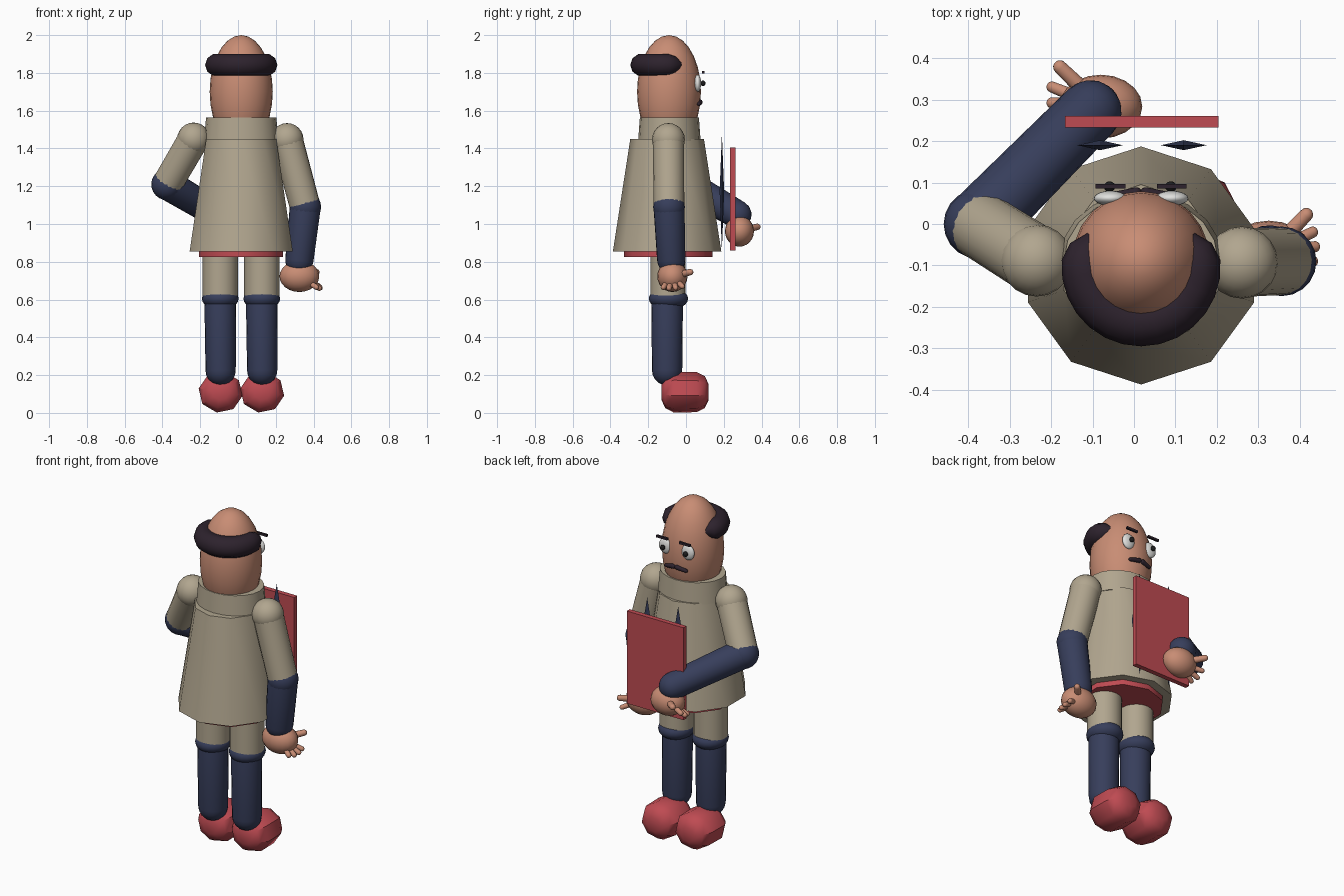
import bpy, bmesh, math
from mathutils import Vector, Matrix

if "Cube" in bpy.data.objects:
    bpy.data.objects.remove(bpy.data.objects["Cube"])


def mat(name, r, g, b):
    m = bpy.data.materials.new(name)
    m.diffuse_color = (r, g, b, 1)
    m.use_nodes = True
    m.node_tree.nodes["Principled BSDF"].inputs["Base Color"].default_value = m.diffuse_color
    return m


TAN = mat("tan_cloth", 0.44, 0.38, 0.275)
NAVY = mat("navy_cloth", 0.038, 0.048, 0.105)
RED = mat("red", 0.52, 0.07, 0.085)
SKIN = mat("skin", 0.58, 0.265, 0.175)
HAIR = mat("dark_hair", 0.026, 0.016, 0.026)
WHITE = mat("eye_white", 0.75, 0.75, 0.73)
BLACK = mat("pupil_black", 0.012, 0.012, 0.012)

CX, CY = 0.017, -0.10   # body axis


def finish(name, bm, material, angle=40):
    bmesh.ops.recalc_face_normals(bm, faces=bm.faces)
    me = bpy.data.meshes.new(name)
    bm.to_mesh(me)
    bm.free()
    ob = bpy.data.objects.new(name, me)
    bpy.context.collection.objects.link(ob)
    me.materials.append(material)
    bpy.ops.object.select_all(action='DESELECT')
    ob.select_set(True)
    bpy.context.view_layer.objects.active = ob
    if angle:
        bpy.ops.object.shade_smooth_by_angle(angle=math.radians(angle))
    return ob


def lathe(name, profile, material, loc, n=10, scale=(1, 1, 1), rot=None, angle=40):
    """Revolve (radius, height) points about z, with capped ends."""
    bm = bmesh.new()
    rings = []
    for r, z in profile:
        rings.append([bm.verts.new((r * math.sin(2 * math.pi * i / n),
                                    r * math.cos(2 * math.pi * i / n), z)) for i in range(n)])
    for a, b in zip(rings, rings[1:]):
        for i in range(n):
            bm.faces.new((a[i], a[(i + 1) % n], b[(i + 1) % n], b[i]))
    bm.faces.new(rings[0])
    bm.faces.new(rings[-1])
    m = Matrix.Translation(loc) @ Matrix.Diagonal((*scale, 1)) @ (rot or Matrix.Identity(4))
    bmesh.ops.transform(bm, matrix=m, verts=bm.verts)
    return finish(name, bm, material, angle)


def ball(name, loc, radii, material, u=20, v=12, angle=40):
    bm = bmesh.new()
    m = Matrix.Translation(loc) @ Matrix.Diagonal((*radii, 1))
    bmesh.ops.create_uvsphere(bm, u_segments=u, v_segments=v, radius=1, matrix=m)
    return finish(name, bm, material, angle)


def box(name, lo, hi, material):
    bm = bmesh.new()
    lo, hi = Vector(lo), Vector(hi)
    m = Matrix.Translation((lo + hi) / 2) @ Matrix.Diagonal((*(hi - lo), 1))
    bmesh.ops.create_cube(bm, size=1, matrix=m)
    return finish(name, bm, material, 0)


def limb(name, a, b, ra, rb, material, n=20):
    """Capsule from a to b with rounded ends."""
    a, b = Vector(a), Vector(b)
    length = (b - a).length
    prof = []
    for k in range(6):
        t = math.radians(-88 + k * 88 / 5)
        prof.append((ra * math.cos(t), ra * math.sin(t)))
    for k in range(6):
        t = math.radians(k * 88 / 5)
        prof.append((rb * math.cos(t), length + rb * math.sin(t)))
    rot = (b - a).to_track_quat('Z', 'Y').to_matrix().to_4x4()
    return lathe(name, prof, material, a, n, rot=rot)


# Coat, collar and red hem
lathe("coat", [(0.287, 0.855), (0.195, 1.45)], TAN, (CX, CY, 0))
lathe("collar", [(0.197, 1.44), (0.186, 1.565)], TAN, (CX, -0.088, 0), 20, (1, 0.84, 1))
lathe("shirt_hem", [(0.234, 0.825), (0.234, 0.87)], RED, (CX, CY + 0.005, 0))

# Lapel points: slim upright diamonds
for side, x in (("left", -0.082), ("right", 0.12)):
    lathe(side + "_lapel", [(0.001, -0.31), (1, 0), (0.001, 0.31)], NAVY,
          (x, 0.19, 1.17), 4, (0.055, 0.012, 1), angle=0)

# Head
ball("head", (CX, -0.09, 1.70), (0.167, 0.169, 0.30), SKIN, 24, 14)

# Hair: open ring wrapping the back of the head
bm = bmesh.new()
rings = []
STEPS, SIDES = 18, 10
for k in range(STEPS + 1):
    t = math.radians(148 + k * 244 / STEPS)
    end = min(k, STEPS - k)
    s = (0.35, 0.8)[end] if end < 2 else 1
    ring = []
    for j in range(SIDES):
        p = 2 * math.pi * j / SIDES
        r = 0.132 + 0.06 * s * math.cos(p)
        ring.append(bm.verts.new((CX + r * math.cos(t), -0.103 + r * math.sin(t),
                                  1.842 + 0.06 * s * math.sin(p))))
    rings.append(ring)
for a, b in zip(rings, rings[1:]):
    for j in range(SIDES):
        bm.faces.new((a[j], a[(j + 1) % SIDES], b[(j + 1) % SIDES], b[j]))
bm.faces.new(rings[0])
bm.faces.new(rings[-1])
finish("hair", bm, HAIR)

# Eyes, brows and moustache
for side, s in (("left", -1), ("right", 1)):
    ex = CX + s * 0.074
    ball(side + "_eye", (ex, 0.062, 1.745), (0.04, 0.018, 0.045), WHITE)
    ball(side + "_pupil", (ex - 0.002, 0.09, 1.745), (0.014, 0.013, 0.015), BLACK, 12, 8)
    box(side + "_brow", (ex - 0.036, 0.085, 1.798), (ex + 0.036, 0.097, 1.811), HAIR)
    limb(side + "_moustache", (CX + s * 0.012, 0.075, 1.645), (CX + s * 0.065, 0.068, 1.635),
         0.014, 0.01, HAIR, 10)

# Legs and shoes
for side, x in (("left", -0.094), ("right", 0.126)):
    lathe(side + "_trouser_leg", [(0.093, 0.62), (0.093, 0.86)], TAN, (x, CY + 0.005, 0), 20)
    ball(side + "_knee", (x, CY + 0.007, 0.605), (0.097, 0.104, 0.06), NAVY)
    limb(side + "_lower_leg", (x, CY, 0.60), (x + 0.002, CY, 0.225), 0.084, 0.08, NAVY)
    lathe(side + "_shoe", [(0.045, -0.125), (0.092, -0.105), (0.116, -0.06), (0.118, 0.06),
                           (0.092, 0.105), (0.045, 0.125)], RED, (x + 0.002, -0.005, 0.11), 8,
          (1, 1, 0.93), Matrix.Rotation(math.radians(10), 4, 'Y') @ Matrix.Rotation(math.pi / 2, 4, 'X'))

# Arms: shoulder, elbow, wrist, hand centre, hand radii, finger tips, thumb tip
arms = {
    "left": ((-0.235, -0.088, 1.45), (-0.375, 0.0, 1.21), (-0.105, 0.272, 1.05),
             (-0.08, 0.283, 0.962), (0.1, 0.077, 0.082),
             [(-0.197, 0.33, 0.935), (-0.197, 0.292, 0.91), (-0.185, 0.255, 0.90)],
             (-0.178, 0.378, 0.985)),
    "right": ((0.26, -0.093, 1.447), (0.356, -0.09, 1.09), (0.325, -0.078, 0.81),
              (0.325, -0.072, 0.723), (0.105, 0.08, 0.083),
              [(0.43, -0.02, 0.67), (0.435, -0.055, 0.662), (0.43, -0.09, 0.66),
               (0.415, -0.12, 0.665)],
              (0.415, 0.022, 0.745)),
}
for side, (sh, el, wr, hand, radii, tips, thumb) in arms.items():
    ball(side + "_shoulder", sh, (0.087, 0.087, 0.087), TAN)
    rot = (Vector(el) - Vector(sh)).to_track_quat('Z', 'Y').to_matrix().to_4x4()
    lathe(side + "_upper_arm", [(0.083, 0), (0.081, (Vector(el) - Vector(sh)).length)],
          TAN, sh, 20, rot=rot)
    ball(side + "_elbow", el, (0.084, 0.084, 0.084), NAVY)
    limb(side + "_forearm", el, wr, 0.082, 0.075, NAVY)
    ball(side + "_hand", hand, radii, SKIN)
    for i, tip in enumerate(tips):
        root = Vector(hand).lerp(Vector(tip), 0.5)
        limb(f"{side}_finger_{i + 1}", root, tip, 0.016, 0.014, SKIN, 10)
    limb(side + "_thumb", Vector(hand).lerp(Vector(thumb), 0.4), thumb, 0.02, 0.017, SKIN, 10)

# Held folder
box("folder", (-0.166, 0.233, 0.86), (0.204, 0.261, 1.405), RED)
